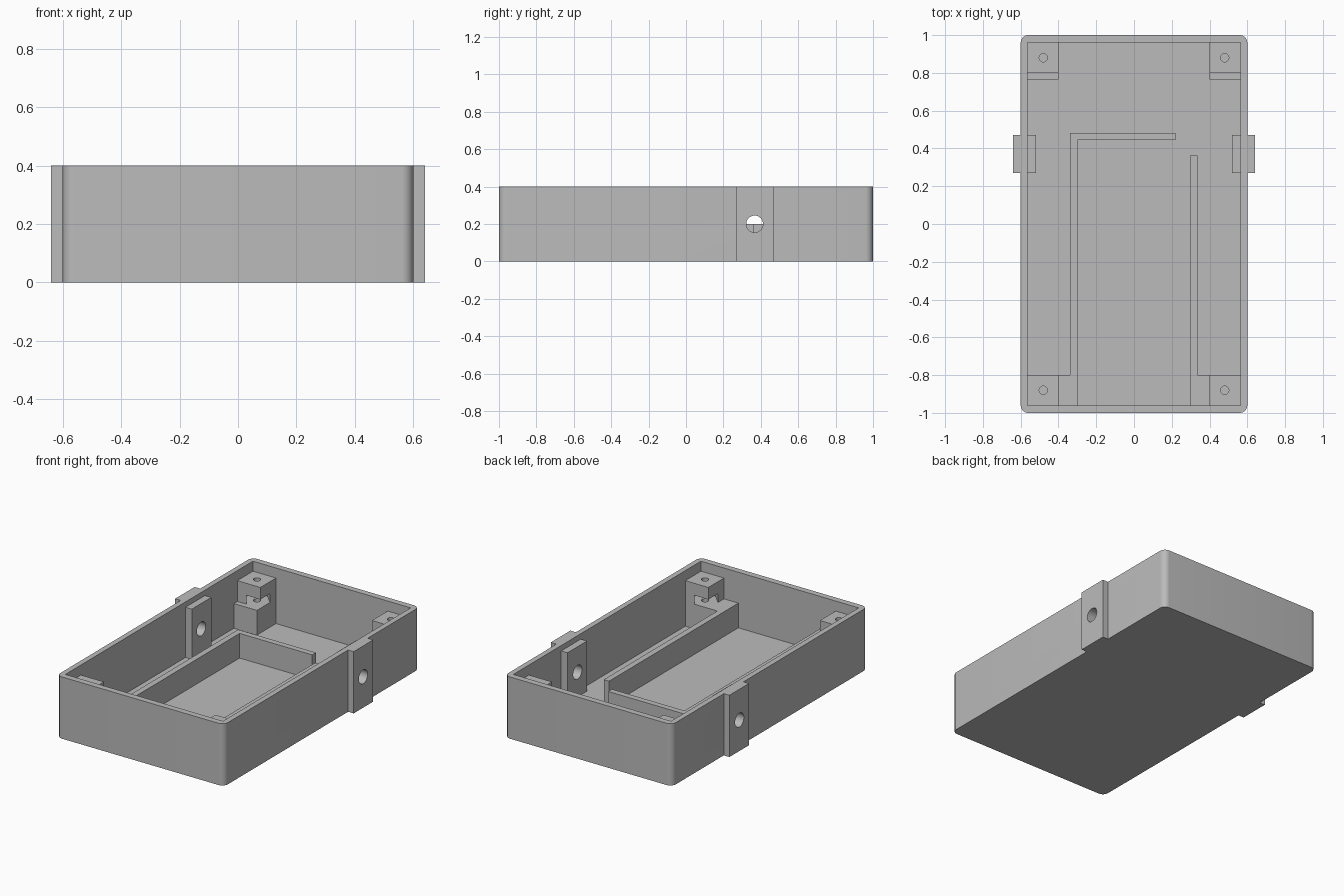
import bpy
import bmesh
import math
from mathutils import Matrix, Vector

default = bpy.data.objects.get("Cube")
if default:
    bpy.data.objects.remove(default, do_unlink=True)

# Material
grey = bpy.data.materials.new("plain_grey")
grey.use_nodes = True
grey.diffuse_color = (0.5, 0.5, 0.5, 1)
grey.node_tree.nodes["Principled BSDF"].inputs["Base Color"].default_value = (0.5, 0.5, 0.5, 1)

FLOOR, HEIGHT, LEDGE, POST_TOP = 0.04, 0.4, 0.2, 0.335
IN_X, IN_Y = 0.565, 0.96


def finish(name, bm):
    mesh = bpy.data.meshes.new(name)
    bm.to_mesh(mesh)
    bm.free()
    mesh.materials.append(grey)
    obj = bpy.data.objects.new(name, mesh)
    bpy.context.collection.objects.link(obj)
    return obj


def box(name, x, y, z, radius=0):
    """Box from (min, max) ranges in any order; radius rounds the upright edges."""
    low = Vector([min(r) for r in (x, y, z)])
    high = Vector([max(r) for r in (x, y, z)])
    bm = bmesh.new()
    bmesh.ops.create_cube(bm, size=1)
    bmesh.ops.scale(bm, vec=high - low, verts=bm.verts)
    bmesh.ops.translate(bm, vec=(low + high) / 2, verts=bm.verts)
    if radius:
        upright = [e for e in bm.edges if abs(e.verts[0].co.z - e.verts[1].co.z) > 0.01]
        bmesh.ops.bevel(bm, geom=upright, offset=radius, segments=8, profile=0.5, affect='EDGES')
    return finish(name, bm)


def cylinder(name, centre, radius, depth, along_x=False):
    bm = bmesh.new()
    turn = Matrix.Rotation(math.pi / 2, 4, 'Y') if along_x else Matrix()
    bmesh.ops.create_cone(bm, cap_ends=True, segments=32, radius1=radius, radius2=radius,
                          depth=depth, matrix=Matrix.Translation(centre) @ turn)
    return finish(name, bm)


def activate(obj):
    bpy.ops.object.select_all(action='DESELECT')
    obj.select_set(True)
    bpy.context.view_layer.objects.active = obj


def cut(obj, cutter):
    cutter.hide_render = True
    mod = obj.modifiers.new("cut", 'BOOLEAN')
    mod.operation = 'DIFFERENCE'
    mod.solver = 'EXACT'
    mod.object = cutter
    activate(obj)
    bpy.ops.object.modifier_apply(modifier=mod.name)


def smooth(obj):
    activate(obj)
    bpy.ops.object.shade_smooth_by_angle(angle=math.radians(30))


# Open tray with rounded outer corners
tray = box("tray", (-0.6, 0.6), (-1, 1), (0, HEIGHT), radius=0.04)
helpers = [box("cavity_cutter", (-IN_X, IN_X), (-IN_Y, IN_Y), (FLOOR, 0.6))]
cut(tray, helpers[0])

# Side lugs with a cross hole through the wall
bolt = cylinder("bolt_hole_cutter", (0, 0.367, 0.2), 0.045, 2, along_x=True)
helpers.append(bolt)
cut(tray, bolt)
smooth(tray)
for side, s in (("left", 1), ("right", -1)):
    for part, x, top in (("outer_lug", (0.6, 0.64), HEIGHT), ("inner_pad", (0.52, IN_X), 0.365)):
        base = 0 if part == "outer_lug" else FLOOR
        lug = box(f"{side}_{part}", (s * x[0], s * x[1]), (0.27, 0.47), (base, top))
        cut(lug, bolt)
        smooth(lug)

# Corner screw posts: a low ledge below, a drilled block with a diagonal nut slot above
for side, s in (("left", 1), ("right", -1)):
    for end, t in (("back", 1), ("front", -1)):
        ledge_x, ledge_y = (0.4, 0.765) if t > 0 else (0.335, 0.8)
        hole = cylinder("screw_hole_cutter", (s * 0.48, t * 0.88, 0.3), 0.022, 0.4)
        slot = box("nut_slot_cutter", (-0.07, 0.3), (-0.07, 0.07), (LEDGE - 0.02, 0.257))
        slot.data.transform(Matrix.Translation((s * 0.48, t * 0.88, 0))
                            @ Matrix.Rotation(math.atan2(-t, -s), 4, 'Z'))
        helpers += [hole, slot]
        ledge = box(f"{end}_{side}_post_ledge", (s * ledge_x, s * IN_X),
                    (t * ledge_y, t * IN_Y), (FLOOR, LEDGE))
        cut(ledge, hole)
        post = box(f"{end}_{side}_post_head", (s * 0.4, s * IN_X),
                   (t * 0.8, t * IN_Y), (LEDGE, POST_TOP))
        cut(post, slot)
        cut(post, hole)
        smooth(ledge)
        smooth(post)

# Low compartment dividers
box("right_divider", (-0.338, -0.3), (-IN_Y, 0.483), (FLOOR, LEDGE))
box("cross_divider", (-0.3, 0.22), (0.445, 0.483), (FLOOR, LEDGE))
box("left_divider", (0.297, 0.335), (-IN_Y, 0.363), (FLOOR, LEDGE))

for helper in helpers:
    bpy.data.objects.remove(helper, do_unlink=True)
